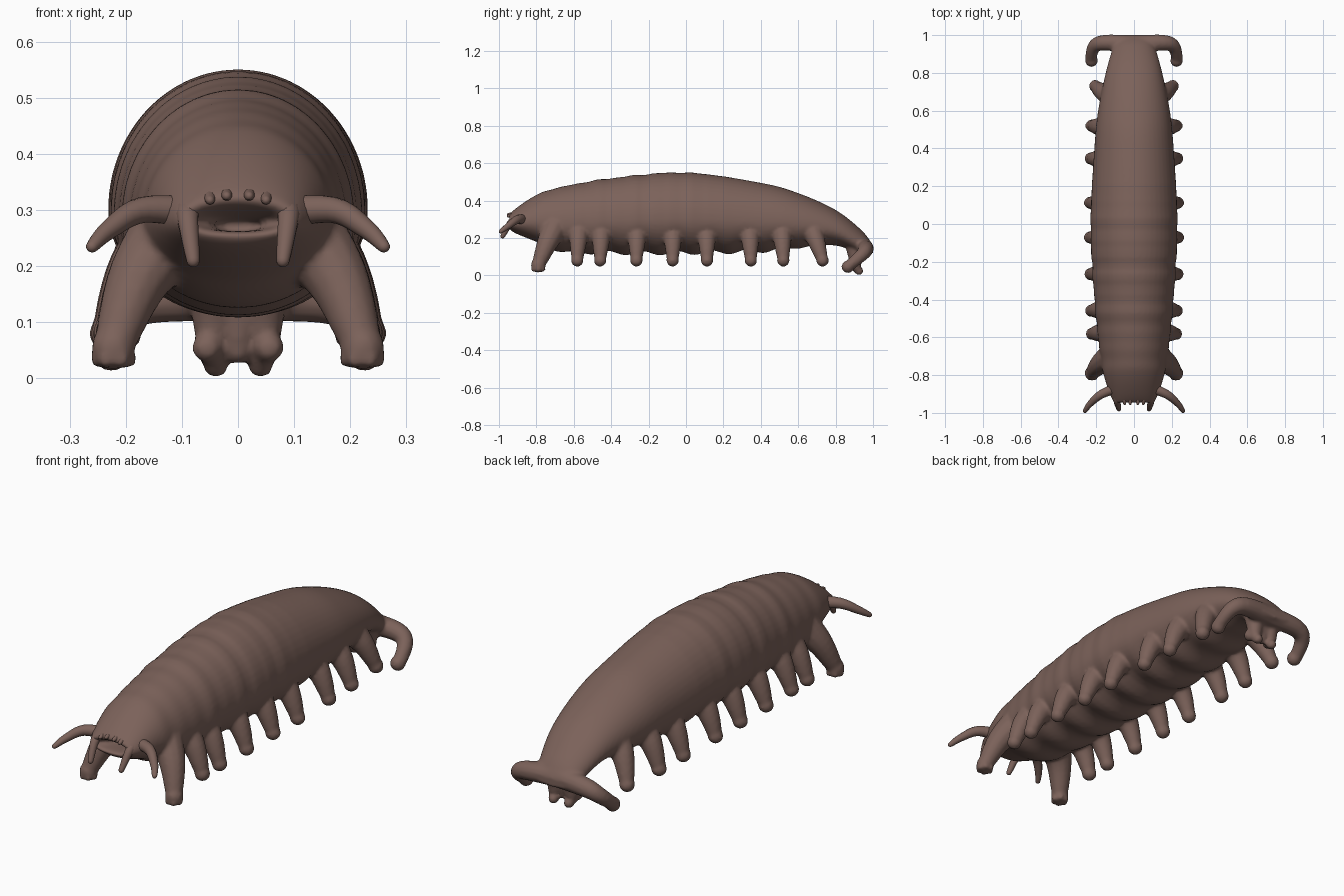
import bpy, bmesh, math
from mathutils import Vector

if "Cube" in bpy.data.objects:
    bpy.data.objects.remove(bpy.data.objects["Cube"], do_unlink=True)

skin = bpy.data.materials.new("brown_skin")
skin.use_nodes = True
COLOUR = (0.2, 0.122, 0.102, 1)
skin.diffuse_color = COLOUR
bsdf = skin.node_tree.nodes["Principled BSDF"]
bsdf.inputs["Base Color"].default_value = COLOUR
bsdf.inputs["Roughness"].default_value = 0.8


def smooth_path(points, steps):
    """Catmull-Rom interpolation of tuples of any length."""
    pts = [points[0]] + list(points) + [points[-1]]
    out = []
    for a, b, c, d in zip(pts, pts[1:], pts[2:], pts[3:]):
        for i in range(steps):
            t = i / steps
            out.append([0.5 * (2 * q + (r - p) * t + (2 * p - 5 * q + 4 * r - s) * t * t
                               + (3 * q - p - 3 * r + s) * t ** 3)
                        for p, q, r, s in zip(a, b, c, d)])
    return out + [list(points[-1])]


def finish(name, bm):
    bmesh.ops.recalc_face_normals(bm, faces=bm.faces)
    mesh = bpy.data.meshes.new(name)
    bm.to_mesh(mesh)
    bm.free()
    mesh.materials.append(skin)
    mesh.polygons.foreach_set("use_smooth", [True] * len(mesh.polygons))
    obj = bpy.data.objects.new(name, mesh)
    bpy.context.collection.objects.link(obj)
    return obj


def loft(bm, rings):
    loops = [[bm.verts.new(p) for p in ring] for ring in rings]
    for lower, upper in zip(loops, loops[1:]):
        for i in range(len(lower)):
            bm.faces.new((lower[i - 1], lower[i], upper[i], upper[i - 1]))
    bm.faces.new(loops[0])
    bm.faces.new(loops[-1])


def add_tube(bm, points, start_radius, end_radius, sides=12):
    """Tube through the points, tapering evenly, with a rounded tip."""
    centres = [Vector(p) for p in smooth_path(points, 5)]
    last = len(centres) - 1
    radii = [start_radius + (end_radius - start_radius) * i / last for i in range(last + 1)]
    tip_direction = (centres[-1] - centres[-2]).normalized()
    tip = centres[-1]
    for angle in (0.5, 1.0, 1.4):
        centres.append(tip + tip_direction * end_radius * math.sin(angle))
        radii.append(end_radius * math.cos(angle))
    old, side, rings = None, None, []
    for i, (centre, radius) in enumerate(zip(centres, radii)):
        ahead = centres[min(i + 1, len(centres) - 1)]
        tangent = (ahead - centres[max(i - 1, 0)]).normalized()
        if old is None:
            side = tangent.orthogonal().normalized()
        else:
            side = old.rotation_difference(tangent) @ side
        old = tangent
        up = tangent.cross(side)
        angles = [math.tau * k / sides for k in range(sides)]
        rings.append([centre + radius * (side * math.cos(a) + up * math.sin(a)) for a in angles])
    loft(bm, rings)


def add_pair(bm, points, start_radius, end_radius):
    for sign in (1, -1):
        add_tube(bm, [(sign * x, y, z) for x, y, z in points], start_radius, end_radius)


def add_lumps(bm, x, y, z, radius):
    for sign in (1, -1):
        made = bmesh.ops.create_icosphere(bm, subdivisions=2, radius=radius)
        bmesh.ops.translate(bm, verts=made["verts"], vec=(sign * x, y, z))


def add_legs(bm, root_y, foot_y, foot_x, foot_z, root_radius, foot_radius):
    """Pair of legs sloping out from the flank, with a swollen foot."""
    root = Vector((foot_x - 0.12, root_y, 0.28))
    foot = Vector((foot_x, foot_y, foot_z))
    bend = Vector((0.015, 0, 0.01))
    middle = root.lerp(foot, 0.5) + bend
    add_pair(bm, [root, middle, foot], root_radius, foot_radius)
    add_lumps(bm, *foot, foot_radius * 1.2)


def body_ring(y, width, low, high, sides=48):
    """Egg-shaped section with faint back folds and belly swellings."""
    fade = max(0, 1 - ((y + 0.3) / 0.55) ** 2)
    fold = 0.002 * fade * (math.sin(y * 63) + math.sin(y * 37))
    swelling = 0.012 * max(0, 1 - (y / 0.75) ** 4) * math.sin(y * 34)
    middle = low + 0.42 * (high - low)
    ring = []
    for k in range(sides):
        angle = math.tau * k / sides
        rise = math.sin(angle)
        height = (high - middle + fold) if rise > 0 else (middle - low + swelling)
        ring.append((math.cos(angle) * (width + fold), y, middle + rise * height))
    return ring


# Trunk: (y, half width, bottom, top), starting inside the mouth
trunk = [
    (-0.84, 0.03, 0.26, 0.28), (-0.94, 0.09, 0.26, 0.31), (-0.92, 0.12, 0.23, 0.35),
    (-0.8, 0.16, 0.18, 0.43), (-0.68, 0.18, 0.13, 0.47), (-0.4, 0.21, 0.12, 0.52),
    (0, 0.23, 0.12, 0.55), (0.4, 0.21, 0.13, 0.495), (0.6, 0.19, 0.15, 0.44),
    (0.8, 0.15, 0.16, 0.35), (0.94, 0.11, 0.11, 0.24), (1, 0.08, 0.12, 0.16),
]
bm = bmesh.new()
loft(bm, [body_ring(*station) for station in smooth_path(trunk, 14)])

# Walking legs, the rearmost pair leaning back
for y in (-0.57, -0.45, -0.26, -0.07, 0.11, 0.34, 0.51):
    add_legs(bm, y, y * 1.02, 0.232 - 0.03 * y * y, 0.08, 0.07, 0.029)
add_legs(bm, 0.66, 0.73, 0.205, 0.08, 0.07, 0.029)

# Large front legs with clustered toes
add_legs(bm, -0.69, -0.79, 0.222, 0.055, 0.08, 0.034)
for k in range(6):
    a = math.tau * k / 6
    add_lumps(bm, 0.222 + 0.026 * math.cos(a), -0.79 + 0.026 * math.sin(a), 0.034, 0.017)

# Hooked rear limbs curling outward, down and forward
add_pair(bm, [(0, 0.95, 0.15), (0.15, 0.96, 0.14), (0.21, 0.94, 0.11), (0.23, 0.87, 0.05)],
         0.05, 0.029)
add_lumps(bm, 0.225, 0.865, 0.046, 0.035)

# Lumpy tail feet joined under the rear
add_pair(bm, [(0.04, 0.9, 0.17), (0.045, 0.91, 0.04)], 0.055, 0.025)
add_tube(bm, [(0, 0.9, 0.16), (0, 0.9, 0.05)], 0.045, 0.025)
add_lumps(bm, 0.055, 0.885, 0.055, 0.028)
add_lumps(bm, 0.04, 0.925, 0.024, 0.024)

# Fuse trunk and limbs into one soft skin
body = finish("body_and_legs", bm)
fuse = body.modifiers.new("fuse", "REMESH")
fuse.mode = "VOXEL"
fuse.voxel_size = 0.008
fuse.use_smooth_shade = True
soften = body.modifiers.new("soften", "SMOOTH")
soften.factor = 0.5
soften.iterations = 6

# Long side antennae
bm = bmesh.new()
add_pair(bm, [(0.07, -0.86, 0.295), (0.17, -0.9, 0.3), (0.23, -0.95, 0.265), (0.26, -0.99, 0.235)],
         0.03, 0.011)
finish("antennae", bm)

# Short feelers hanging beside the mouth
bm = bmesh.new()
add_pair(bm, [(0.085, -0.87, 0.3), (0.09, -0.93, 0.29), (0.08, -0.98, 0.21)], 0.028, 0.012)
finish("mouth_feelers", bm)

# Small bumps along the upper lip
bm = bmesh.new()
for x in (0.02, 0.05):
    add_pair(bm, [(x, -0.89, 0.33), (x, -0.95, 0.33 - x / 4)], 0.018, 0.008)
finish("lip_bumps", bm)
